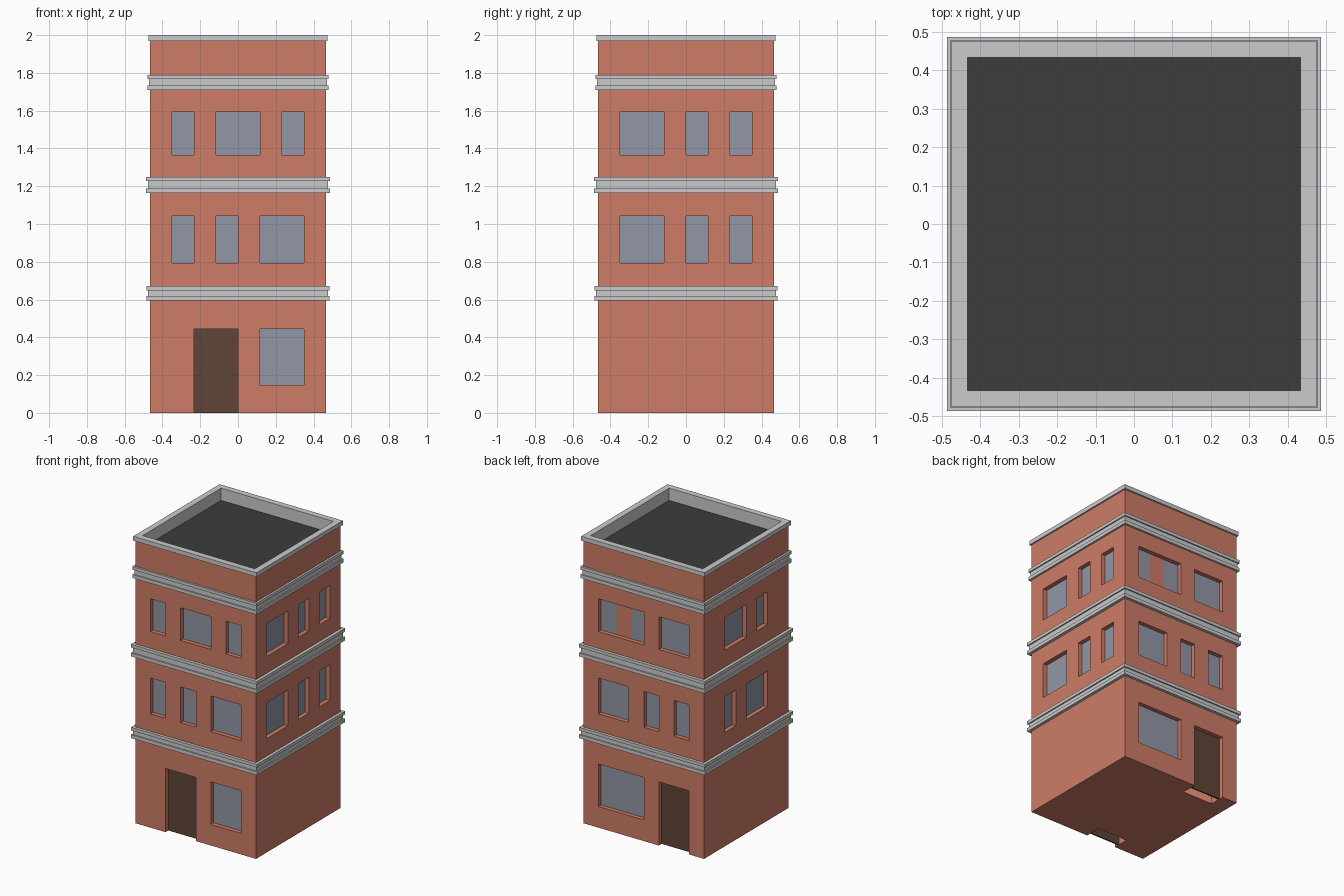
import bpy, bmesh, math
from mathutils import Matrix, Vector

if "Cube" in bpy.data.objects:
    bpy.data.objects.remove(bpy.data.objects["Cube"])

HALF = 0.465            # outer half width of the walls
CELL = HALF / 4         # eight facade cells per side
RECESS = 0.03           # depth of glass and doors behind the wall face


def material(name, r, g, b):
    m = bpy.data.materials.new(name)
    m.diffuse_color = (r, g, b, 1)
    m.use_nodes = True
    m.node_tree.nodes["Principled BSDF"].inputs["Base Color"].default_value = m.diffuse_color
    return m


BRICK = material("brick", 0.62, 0.20, 0.135)
GLASS = material("glass", 0.29, 0.31, 0.38)
WOOD = material("dark_wood", 0.115, 0.06, 0.04)
TAR = material("roof_tar", 0.045, 0.045, 0.045)


def box(bm, lo, hi, turn=0, inward=False):
    lo, hi = Vector(lo), Vector(hi)
    mat = (Matrix.Rotation(turn * math.pi / 2, 4, 'Z')
           @ Matrix.Translation((lo + hi) / 2)
           @ Matrix.Diagonal((*(hi - lo), 1)))
    verts = bmesh.ops.create_cube(bm, size=1, matrix=mat)["verts"]
    if inward:
        bmesh.ops.reverse_faces(bm, faces=list({f for v in verts for f in v.link_faces}))


def finish(bm, name, mat=None):
    me = bpy.data.meshes.new(name)
    bm.to_mesh(me)
    bm.free()
    if mat:
        me.materials.append(mat)
    ob = bpy.data.objects.new(name, me)
    bpy.context.collection.objects.link(ob)
    return ob


def square_ring(name, profile):
    """Sweep a closed (half width, z) profile around the square plan."""
    bm = bmesh.new()
    corners = [(-1, -1), (1, -1), (1, 1), (-1, 1)]
    loops = [[bm.verts.new((sx * h, sy * h, z)) for h, z in profile] for sx, sy in corners]
    n = len(profile)
    for i in range(4):
        a, b = loops[i], loops[(i + 1) % 4]
        for j in range(n):
            k = (j + 1) % n
            bm.faces.new((a[j], b[j], b[k], a[k]))
    bmesh.ops.recalc_face_normals(bm, faces=bm.faces)
    return finish(bm, name)


# Openings: storey -> (bottom, top)
ROWS = {"door": (0.0, 0.443), "ground": (0.147, 0.443),
        "middle": (0.793, 1.042), "upper": (1.366, 1.594)}

# Per side (front, right, back, left): storey -> (first cell, last cell) from the left
SIDES = [
    {"door": [(2, 3)], "ground": [(5, 6)],
     "middle": [(1, 1), (3, 3), (5, 6)], "upper": [(1, 1), (3, 4), (6, 6)]},
    {"middle": [(1, 2), (4, 4), (6, 6)], "upper": [(1, 2), (4, 4), (6, 6)]},
    {"door": [(5, 6)], "ground": [(1, 3)],
     "middle": [(1, 2), (4, 4), (6, 6)], "upper": [(1, 3), (5, 6)]},
    {"middle": [(2, 2), (4, 5)], "upper": [(2, 3), (5, 5)]},
]

cut, glass, doors, infill = (bmesh.new() for _ in range(4))


def panel(bm, side, first, last, z0, z1):
    box(bm, (first * CELL - HALF, -HALF + RECESS, z0),
        ((last + 1) * CELL - HALF, -HALF + RECESS + 0.01, z1), side)


for side, rows in enumerate(SIDES):
    for row, spans in rows.items():
        z0, z1 = ROWS[row]
        for first, last in spans:
            box(cut, (first * CELL - HALF, -HALF - 0.05, z0 - (0.1 if row == "door" else 0)),
                ((last + 1) * CELL - HALF, -0.352, z1), side)
            if row == "door":
                panel(doors, side, first, last, z0, z1)
            elif row == "upper" and (first, last) == (1, 3):
                # wide recess with a brick pier between two panes
                panel(glass, side, 1, 1, z0, z1)
                panel(infill, side, 2, 2, z0, z1)
                panel(glass, side, 3, 3, z0, z1)
            else:
                panel(glass, side, first, last, z0, z1)

# Well above the roof
box(cut, (-0.45, -0.45, 1.9), (0.45, 0.45, 2.1))

# Hollow brick walls with all openings cut out
bm = bmesh.new()
box(bm, (-HALF, -HALF, 0), (HALF, HALF, 1.975))
box(bm, (-0.355, -0.355, 0.005), (0.355, 0.355, 1.88), inward=True)
walls = finish(bm, "walls", BRICK)
cutter = finish(cut, "opening_cutter", BRICK)
cutter.hide_render = True
mod = walls.modifiers.new("openings", 'BOOLEAN')
mod.operation = 'DIFFERENCE'
mod.solver = 'EXACT'
mod.object = cutter
bpy.context.view_layer.objects.active = walls
bpy.ops.object.modifier_apply(modifier=mod.name)
bpy.data.objects.remove(cutter)

finish(glass, "window_panes", GLASS)
finish(doors, "doors", WOOD)
finish(infill, "window_pier", BRICK)

# Flat roof
bm = bmesh.new()
box(bm, (-0.4325, -0.4325, 1.9), (0.4325, 0.4325, 1.915))
finish(bm, "roof", TAR)

# Parapet coping and its inner lining
square_ring("parapet_coping", [(0.4325, 1.9), (0.45, 1.9), (0.45, 1.97),
                               (0.475, 1.97), (0.475, 2.0), (0.4325, 2.0)])

# Moulded bands: two ledges with a set-back strip between them
for name, z0, z1, out in [("lower_cornice", 0.595, 0.671, 0.485),
                          ("middle_cornice", 1.165, 1.249, 0.486),
                          ("upper_cornice", 1.71, 1.79, 0.479)]:
    mid = out - 0.009
    square_ring(name, [(0.455, z0), (out, z0), (out, z0 + 0.024), (mid, z0 + 0.024),
                       (mid, z1 - 0.022), (out, z1 - 0.022), (out, z1), (0.455, z1)])
